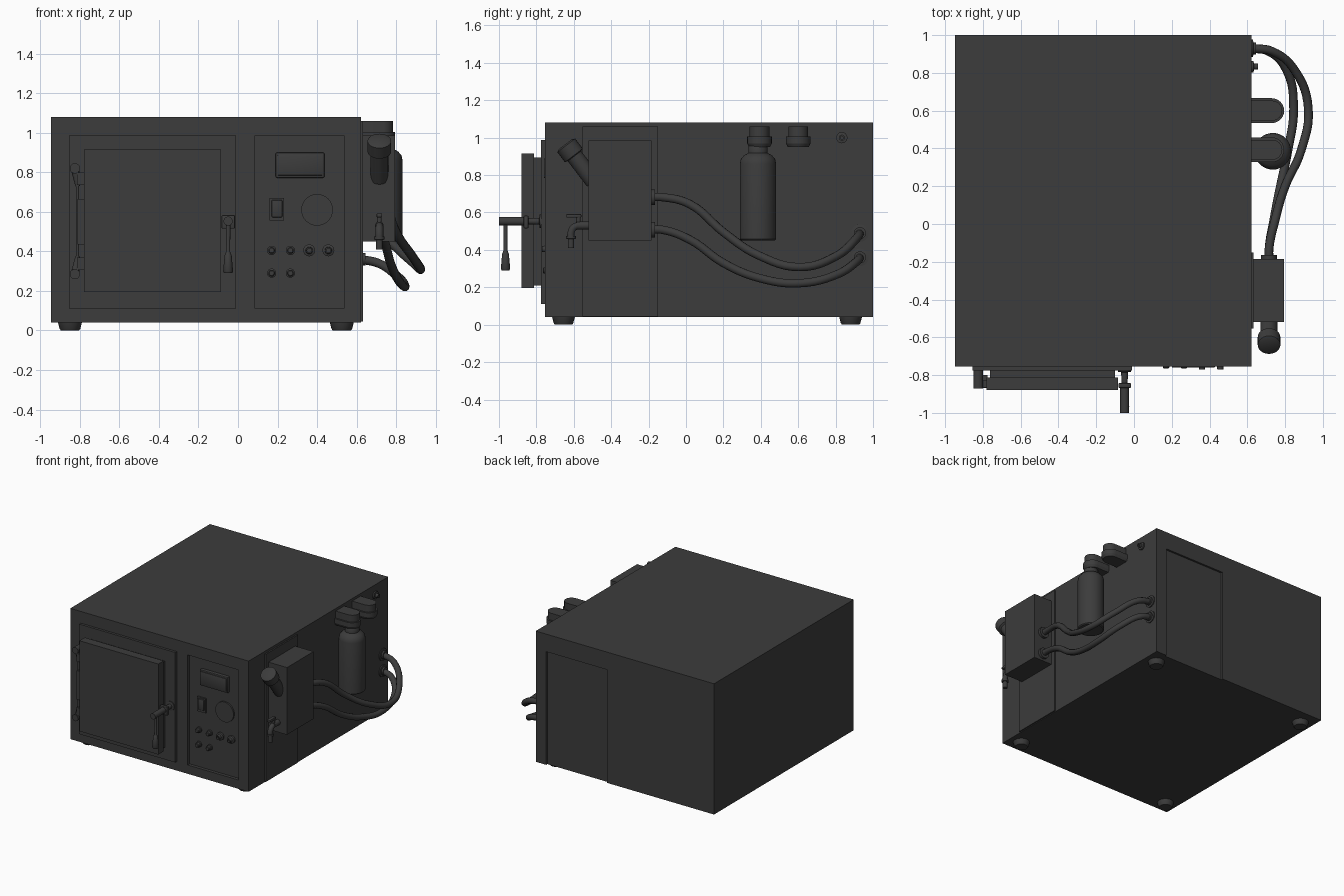
import bpy, bmesh, math
from mathutils import Vector

if "Cube" in bpy.data.objects:
    bpy.data.objects.remove(bpy.data.objects["Cube"])

dark = bpy.data.materials.new("charcoal")
dark.diffuse_color = (0.045, 0.045, 0.045, 1)
dark.use_nodes = True
dark.node_tree.nodes["Principled BSDF"].inputs["Base Color"].default_value = dark.diffuse_color


def finish(name, bm, smooth=True):
    bmesh.ops.recalc_face_normals(bm, faces=bm.faces)
    me = bpy.data.meshes.new(name)
    bm.to_mesh(me)
    bm.free()
    ob = bpy.data.objects.new(name, me)
    bpy.context.collection.objects.link(ob)
    me.materials.append(dark)
    if smooth:
        bpy.ops.object.select_all(action='DESELECT')
        ob.select_set(True)
        bpy.context.view_layer.objects.active = ob
        bpy.ops.object.shade_smooth_by_angle(angle=math.radians(35))
    return ob


def box(name, x, y, z, bevel=0):
    bm = bmesh.new()
    bmesh.ops.create_cube(bm, size=1)
    for v in bm.verts:
        v.co = [(a[0] + a[1]) / 2 + c * (a[1] - a[0]) for a, c in zip((x, y, z), v.co)]
    if bevel:
        bmesh.ops.bevel(bm, geom=bm.edges[:], offset=bevel, segments=2, profile=0.5, affect='EDGES')
    return finish(name, bm, bevel > 0)


def lathe(name, start, axis, profile, n=24):
    """Solid of revolution: profile = (radius, distance along axis)."""
    bm = bmesh.new()
    q = Vector(axis).normalized().to_track_quat('Z', 'Y')
    rings = []
    for r, d in profile:
        rings.append([bm.verts.new(Vector(start) + q @ Vector(
            (r * math.cos(t * math.tau / n), r * math.sin(t * math.tau / n), d))) for t in range(n)])
    for a, b in zip(rings, rings[1:]):
        for i in range(n):
            bm.faces.new((a[i], a[(i + 1) % n], b[(i + 1) % n], b[i]))
    bm.faces.new(rings[0])
    bm.faces.new(rings[-1])
    return finish(name, bm)


def rod(name, a, b, r, r2=None, n=20):
    d = Vector(b) - Vector(a)
    return lathe(name, a, d, [(r, 0), (r if r2 is None else r2, d.length)], n)


def tube(name, pts, r):
    cu = bpy.data.curves.new(name, 'CURVE')
    cu.dimensions = '3D'
    cu.bevel_depth, cu.bevel_resolution, cu.resolution_u = r, 3, 6
    cu.use_fill_caps = True
    sp = cu.splines.new('BEZIER')
    sp.bezier_points.add(len(pts) - 1)
    for p, co in zip(sp.bezier_points, pts):
        p.co = co
        p.handle_left_type = p.handle_right_type = 'AUTO'
    cu.materials.append(dark)
    ob = bpy.data.objects.new(name, cu)
    bpy.context.collection.objects.link(ob)


def stadium(name, y, half, x1, z0, z1, taper=1.0):
    """Wall bracket with a rounded outer end."""
    bm = bmesh.new()
    rings = []
    for z, h in ((z0, half * taper), (z1, half)):
        pts = [(0.615, y - h)]
        pts += [(x1 - half + h * math.sin(math.pi * k / 12), y - h * math.cos(math.pi * k / 12)) for k in range(13)]
        pts += [(0.615, y + h)]
        rings.append([bm.verts.new((px, py, z)) for px, py in pts])
    n = len(rings[0])
    for i in range(n):
        bm.faces.new((rings[0][i], rings[0][(i + 1) % n], rings[1][(i + 1) % n], rings[1][i]))
    bm.faces.new(rings[0])
    bm.faces.new(rings[1])
    return finish(name, bm)


# Cabinet with recessed control panel and recessed rear panel
F, P = -0.755, -0.73
cabinet = box("cabinet", (-0.947, 0.622), (F, 1), (0.04, 1.08))
cuts = [box("cut_front", (0.085, 0.535), (-0.9, P), (0.11, 0.985)),
        box("cut_rear", (-0.005, 0.53), (0.985, 1.1), (0.0, 0.94))]
bpy.context.view_layer.objects.active = cabinet
for c in cuts:
    m = cabinet.modifiers.new("recess", 'BOOLEAN')
    m.operation, m.object, m.solver = 'DIFFERENCE', c, 'EXACT'
    bpy.ops.object.modifier_apply(modifier=m.name)
    bpy.data.objects.remove(c)

# Feet
for x in (-0.85, 0.525):
    for y in (-0.655, 0.88):
        lathe("foot", (x, y, 0), (0, 0, 1), [(0.046, 0), (0.052, 0.008), (0.062, 0.045)])

# Door
box("door_frame", (-0.855, -0.01), (-0.775, F + 0.01), (0.112, 0.987))
box("door_seal", (-0.762, -0.1), (-0.815, -0.77), (0.21, 0.895))
box("door", (-0.78, -0.085), (-0.88, -0.812), (0.195, 0.915))

# Hinge: pivots, tapered arms, spine and bracket
for z, s in ((0.82, -1), (0.285, 1)):
    rod("hinge_pivot", (-0.825, -0.77, z), (-0.825, -0.87, z), 0.026)
    rod("hinge_arm", (-0.825, -0.84, z), (-0.81, -0.84, z + s * 0.09), 0.022, 0.012, 12)
    box("hinge_lug", (-0.815, -0.775), (-0.865, -0.825), sorted((z + s * 0.02, z + s * 0.085)))
rod("hinge_spine", (-0.812, -0.845, 0.33), (-0.812, -0.845, 0.78), 0.008, n=12)
box("hinge_bracket", (-0.812, -0.775), (-0.868, -0.8), (0.435, 0.665))

# Latch bolt with hanging handle
lx, lz = -0.05, 0.553
lathe("latch_bolt", (lx, -0.77, lz), (0, -1, 0),
      [(0.035, 0), (0.035, 0.012), (0.018, 0.015), (0.016, 0.08), (0.023, 0.085), (0.023, 0.23)])
box("latch_clasp", (-0.083, -0.015), (-0.868, -0.842), (0.515, 0.583), 0.006)
lathe("latch_handle", (lx, -0.965, 0.55), (0, 0, -1),
      [(0.012, 0), (0.01, 0.15), (0.015, 0.165), (0.018, 0.17), (0.025, 0.25), (0.02, 0.26)], 16)

# Control panel: display, switch, dial and buttons
box("display_frame", (0.19, 0.438), (P - 0.025, P + 0.01), (0.772, 0.9), 0.008)
box("display_screen", (0.2, 0.428), (P - 0.03, P), (0.785, 0.888), 0.003)
box("switch_frame", (0.16, 0.232), (P - 0.012, P + 0.01), (0.555, 0.67))
box("switch_rocker", (0.17, 0.224), (P - 0.022, P), (0.572, 0.66), 0.005)
rod("gauge_dial", (0.4, P + 0.01, 0.61), (0.4, P - 0.012, 0.61), 0.08, n=40)
for x, z in ((0.17, 0.405), (0.265, 0.405), (0.17, 0.29), (0.265, 0.29)):
    lathe("button", (x, P + 0.01, z), (0, -1, 0),
          [(0.023, 0), (0.023, 0.02), (0.017, 0.023), (0.017, 0.04), (0.012, 0.045)])
for x in (0.36, 0.457):
    lathe("socket", (x, P + 0.01, 0.405), (0, -1, 0),
          [(0.03, 0), (0.03, 0.025), (0.018, 0.03), (0.016, 0.05), (0.01, 0.05), (0.01, 0.035)])

# Side plate and pump box
box("side_plate", (0.615, 0.633), (-0.553, -0.15), (0.045, 1.06))
box("pump_box", (0.63, 0.795), (-0.52, -0.185), (0.45, 0.985))

# Filling funnel pipe with cap
px = 0.715
lathe("filler_pipe", (px, -0.645, 0.965), (0, 0.145, -0.19),
      [(0.042, 0), (0.06, 0.008), (0.06, 0.075), (0.045, 0.08), (0.045, 0.25)])

# Drain tap
rod("tap_pipe", (px, -0.51, 0.53), (px, -0.585, 0.53), 0.022)
tube("tap_spout", [(px, -0.57, 0.53), (px, -0.6, 0.52), (px, -0.615, 0.49), (px, -0.615, 0.46)], 0.02)
lathe("tap_nozzle", (px, -0.615, 0.475), (0, 0, -1), [(0.026, 0), (0.026, 0.015), (0.017, 0.017), (0.017, 0.065)], 16)
rod("tap_stem", (px, -0.575, 0.54), (px, -0.575, 0.58), 0.012)
box("tap_lever", (px - 0.014, px + 0.014), (-0.64, -0.56), (0.572, 0.592), 0.005)

# Bottle and two wall holders
lathe("bottle", (0.735, 0.385, 0.45), (0, 0, 1),
      [(0.09, 0), (0.097, 0.007), (0.097, 0.41), (0.092, 0.435), (0.075, 0.455), (0.052, 0.468),
       (0.052, 0.5), (0.045, 0.51)], 32)
for y in (0.393, 0.6):
    stadium("holder_lower", y, 0.066, 0.795, 0.97, 1.005)
    stadium("holder_lip", y, 0.066, 0.795, 0.95, 0.97, 0.85)
    stadium("holder_upper", y, 0.053, 0.785, 1.005, 1.06)

# Small side port
lathe("side_port", (0.615, 0.833, 1.0), (1, 0, 0),
      [(0.03, 0), (0.03, 0.018), (0.016, 0.02), (0.016, 0.042), (0.008, 0.042), (0.008, 0.02)])

# Hoses with collars at both ends
hoses = {
    "upper_hose": [(px, -0.19, 0.682), (px, -0.13, 0.682), (0.747, 0.02, 0.645), (0.8, 0.2, 0.495),
                   (0.885, 0.39, 0.37), (0.923, 0.61, 0.308), (0.86, 0.8, 0.365), (0.73, 0.915, 0.465),
                   (0.62, 0.93, 0.49)],
    "lower_hose": [(px, -0.19, 0.508), (px, -0.13, 0.508), (0.74, 0.02, 0.455), (0.775, 0.2, 0.33),
                   (0.815, 0.39, 0.25), (0.845, 0.61, 0.222), (0.81, 0.81, 0.27), (0.71, 0.915, 0.34),
                   (0.62, 0.93, 0.36)]}
for name, pts in hoses.items():
    tube(name, pts, 0.023)
    z0, z1 = pts[0][2], pts[-1][2]
    rod(name + "_pump_collar", (px, -0.19, z0), (px, -0.165, z0), 0.042)
    lathe(name + "_wall_collar", (0.615, 0.93, z1), (1, 0, 0), [(0.047, 0), (0.047, 0.015), (0.032, 0.017), (0.032, 0.03)])
